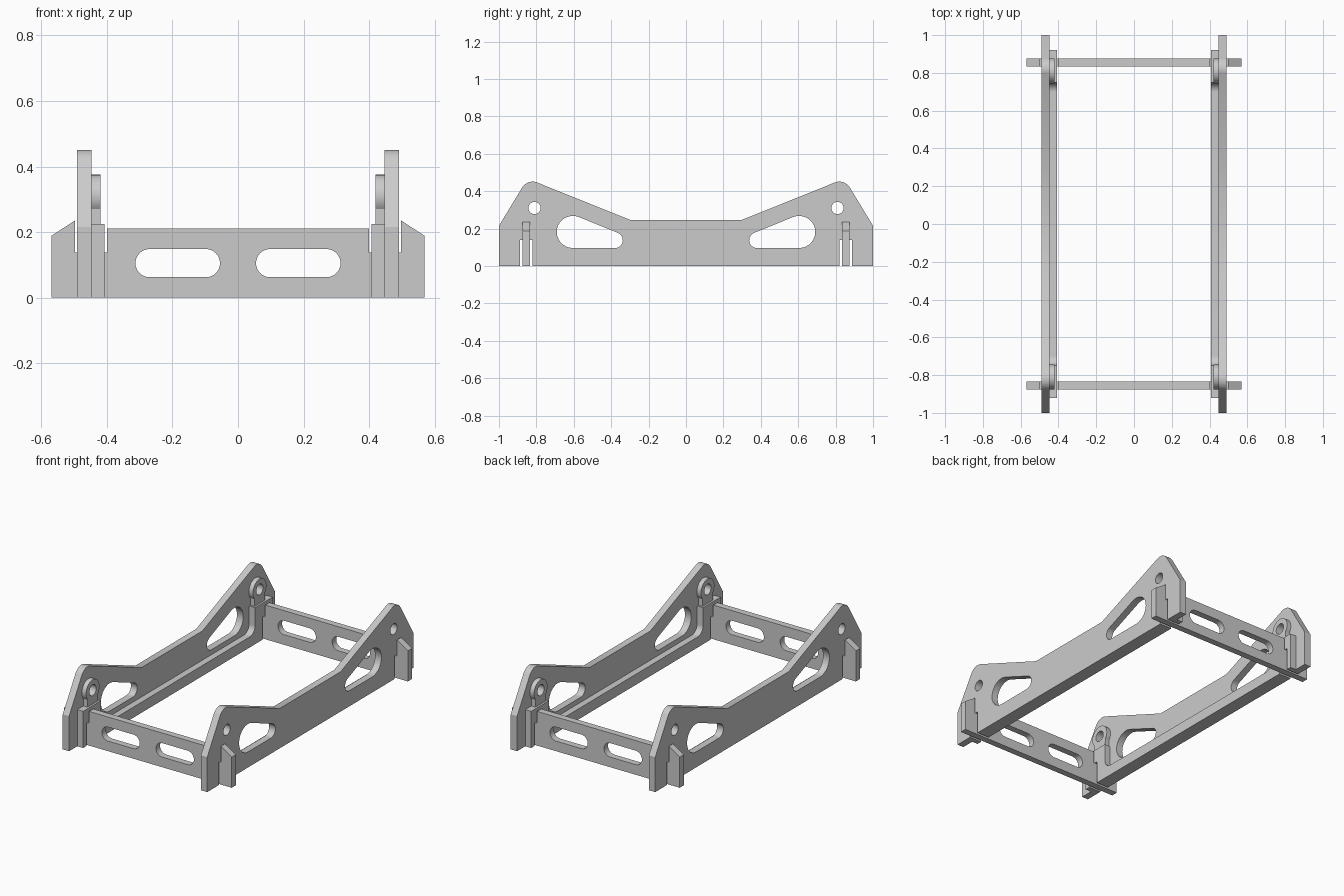
import bpy, bmesh, math
from mathutils import Matrix, Vector

cube = bpy.data.objects.get("Cube")
if cube:
    bpy.data.objects.remove(cube, do_unlink=True)

GREY = (0.6, 0.6, 0.6, 1)
metal = bpy.data.materials.new("plain grey")
metal.use_nodes = True
metal.diffuse_color = GREY
metal.node_tree.nodes["Principled BSDF"].inputs["Base Color"].default_value = GREY


def arc(cx, cy, r, a0, a1, n=16):
    """Points on an arc, angles in degrees."""
    angles = [math.radians(a0 + (a1 - a0) * i / n) for i in range(n + 1)]
    return [(cx + r * math.cos(a), cy + r * math.sin(a)) for a in angles]


def circle(cx, cy, r, n=32):
    return arc(cx, cy, r, 0, 360, n)[:-1]


def capsule(x0, y0, r0, x1, y1, r1):
    """Outer tangent hull of two circles, with circle 0 on the left."""
    d = math.hypot(x1 - x0, y1 - y0)
    base = math.degrees(math.atan2(y1 - y0, x1 - x0))
    t = math.degrees(math.acos((r0 - r1) / d))
    return (arc(x1, y1, r1, base - t, base + t)
            + arc(x0, y0, r0, base + t, base + 360 - t))


def fillet(prev, corner, nxt, r, n=10):
    """Round a corner between two straight edges."""
    p, c, q = Vector(prev), Vector(corner), Vector(nxt)
    u, v = (p - c).normalized(), (q - c).normalized()
    half = u.angle(v) / 2
    centre = c + (u + v).normalized() * r / math.sin(half)
    start = c + u * r / math.tan(half) - centre
    end = c + v * r / math.tan(half) - centre
    return [tuple(centre + start.lerp(end, i / n).normalized() * r)
            for i in range(n + 1)]


def flip(points):
    return [(-x, y) for x, y in reversed(points)]


def plate(name, loops, thickness, matrix):
    """Flat plate: first loop is the outline, the others are holes."""
    curve = bpy.data.curves.new(name, "CURVE")
    curve.dimensions = "2D"
    curve.fill_mode = "BOTH"
    curve.extrude = thickness / 2
    for loop in loops:
        spline = curve.splines.new("POLY")
        spline.points.add(len(loop) - 1)
        for point, (x, y) in zip(spline.points, loop):
            point.co = (x, y, 0, 1)
        spline.use_cyclic_u = True
    helper = bpy.data.objects.new(name + "_curve", curve)
    bpy.context.collection.objects.link(helper)
    bpy.context.view_layer.update()
    graph = bpy.context.evaluated_depsgraph_get()
    mesh = bpy.data.meshes.new_from_object(helper.evaluated_get(graph))
    bpy.data.objects.remove(helper, do_unlink=True)
    bm = bmesh.new()
    bm.from_mesh(mesh)
    bmesh.ops.remove_doubles(bm, verts=bm.verts, dist=1e-5)
    bm.transform(matrix)
    bmesh.ops.recalc_face_normals(bm, faces=bm.faces)
    bm.to_mesh(mesh)
    bm.free()
    mesh.materials.clear()
    mesh.materials.append(metal)
    obj = bpy.data.objects.new(name, mesh)
    bpy.context.collection.objects.link(obj)
    bpy.ops.object.select_all(action="DESELECT")
    obj.select_set(True)
    bpy.context.view_layer.objects.active = obj
    bpy.ops.object.shade_smooth_by_angle(angle=math.radians(30))


def along_side(x):
    """Profile x, y become world y, z."""
    return Matrix(((0, 0, 1, x), (1, 0, 0, 0), (0, 1, 0, 0), (0, 0, 0, 1)))


def across(y):
    """Profile x, y become world x, z."""
    return Matrix(((1, 0, 0, 0), (0, 0, -1, y), (0, 1, 0, 0), (0, 0, 0, 1)))


# Shared profiles
notch = [(0.82, 0), (0.82, 0.14), (0.888, 0.14), (0.888, 0)]
shoulder, peak, dip = (1, 0.215), (0.847, 0.467), (0.295, 0.245)
side_half = notch + [(1, 0), shoulder] + fillet(shoulder, peak, dip, 0.065) + [dip]
pin_hole = circle(0.81, 0.31, 0.033)
window = capsule(0.38, 0.138, 0.042, 0.605, 0.182, 0.086)
side_loops = [side_half + flip(side_half), pin_hole, flip(pin_hole),
              window, flip(window)]

post_top, inner, rail_end = (0.748, 0.225), (0.748, 0.065), (0.6, 0.065)
rail_half = (notch + [(0.92, 0), (0.92, 0.225), post_top]
             + fillet(post_top, inner, rail_end, 0.05))
boss = arc(0.81, 0.31, 0.065, -38, 218, 32) + [(0.759, 0.2), (0.861, 0.2)]

# Side plates with inner rails and pin bosses
for side, s in (("left", 1), ("right", -1)):
    plate(side + "_side_plate", side_loops, 0.043, along_side(s * 0.4695))
    plate(side + "_inner_rail", [rail_half + flip(rail_half)], 0.04,
          along_side(s * 0.428))
    for end, mirrored in (("back", False), ("front", True)):
        loops = [flip(p) if mirrored else p for p in (boss, pin_hole)]
        plate(f"{side}_{end}_pin_boss", loops, 0.028, along_side(s * 0.434))

# Cross panels slotted into the side plates
panel_half = [(0.57, 0), (0.57, 0.188), (0.497, 0.236), (0.497, 0.137),
              (0.4, 0.137), (0.4, 0.21)]
slot = capsule(0.098, 0.105, 0.043, 0.27, 0.105, 0.043)
for end, s in (("back", 1), ("front", -1)):
    plate(end + "_cross_panel", [panel_half + flip(panel_half), slot, flip(slot)],
          0.04, across(s * 0.855))
